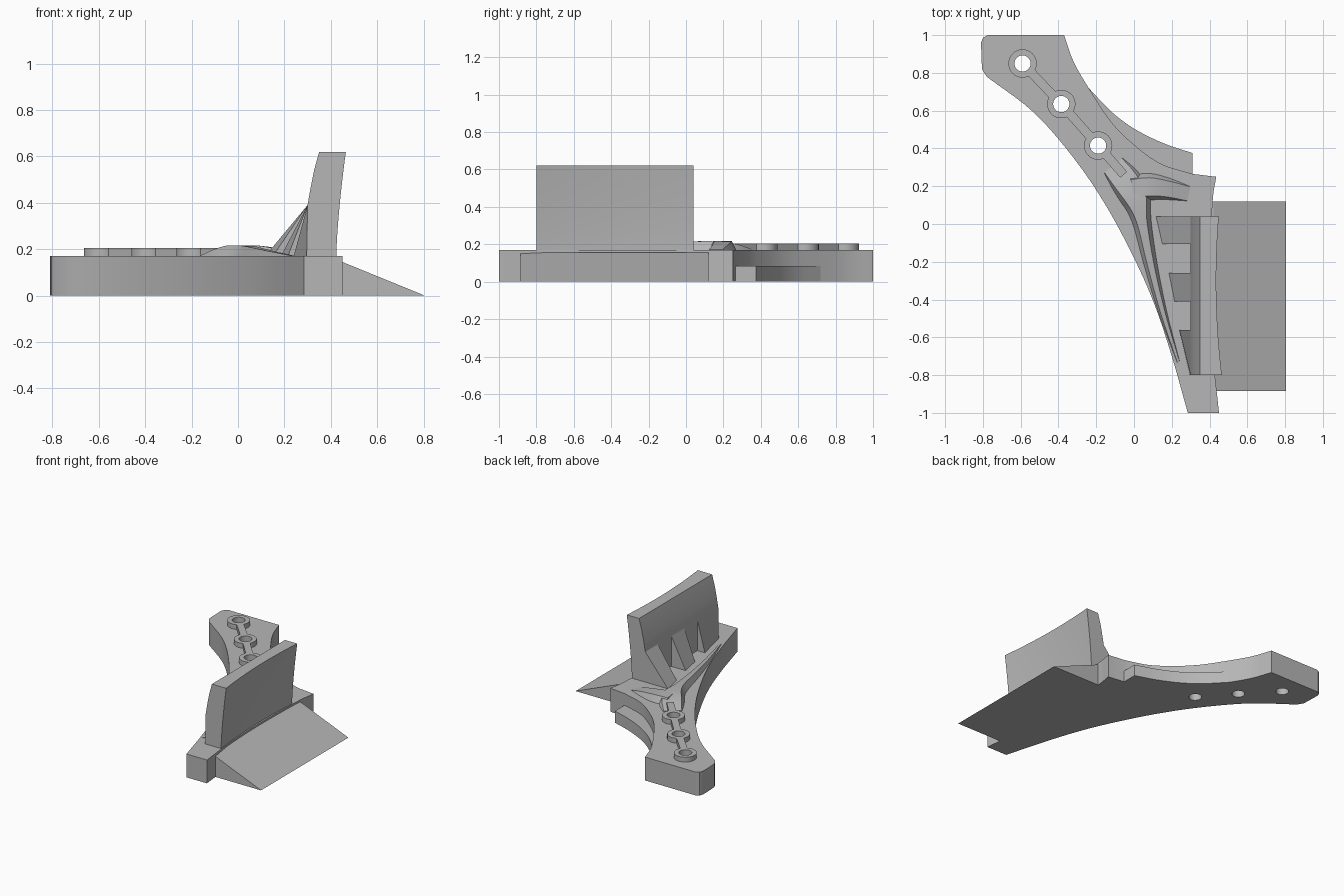
import bpy, bmesh, math
from mathutils import Vector

cube = bpy.data.objects.get("Cube")
if cube:
    bpy.data.objects.remove(cube, do_unlink=True)

grey = bpy.data.materials.new("plain grey")
grey.use_nodes = True
COLOUR = (0.47, 0.47, 0.47, 1)
grey.diffuse_color = COLOUR
grey.node_tree.nodes["Principled BSDF"].inputs["Base Color"].default_value = COLOUR

TOP = 0.17     # deck height
SINK = 0.15    # added parts start slightly inside the deck


def loft(name, sections, ring=False):
    """Skin closed sections of equal length; cap the ends, or join them as a ring."""
    bm = bmesh.new()
    rows = [[bm.verts.new(p) for p in s] for s in sections]
    pairs = list(zip(rows, rows[1:]))
    if ring:
        pairs.append((rows[-1], rows[0]))
    else:
        bm.faces.new(rows[0])
        bm.faces.new(rows[-1])
    for a, b in pairs:
        for i in range(len(a)):
            j = (i + 1) % len(a)
            bm.faces.new((a[i], a[j], b[j], b[i]))
    bmesh.ops.recalc_face_normals(bm, faces=bm.faces)
    mesh = bpy.data.meshes.new(name)
    bm.to_mesh(mesh)
    bm.free()
    mesh.materials.append(grey)
    obj = bpy.data.objects.new(name, mesh)
    bpy.context.collection.objects.link(obj)
    return obj


def smooth(obj, angle=25):
    bpy.ops.object.select_all(action="DESELECT")
    obj.select_set(True)
    bpy.context.view_layer.objects.active = obj
    bpy.ops.object.shade_smooth_by_angle(angle=math.radians(angle))


def spline(points, steps=5):
    """Smooth curve through the points."""
    p = [Vector(q) for q in points]
    p = [2 * p[0] - p[1]] + p + [2 * p[-1] - p[-2]]
    out = []
    for a, b, c, d in zip(p, p[1:], p[2:], p[3:]):
        for k in range(steps):
            t = k / steps
            out.append(0.5 * (2 * b + (c - a) * t + (2 * a - 5 * b + 4 * c - d) * t ** 2
                              + (3 * b - a - 3 * c + d) * t ** 3))
    return out + [p[-2]]


def prism(name, outline, z0, z1):
    return loft(name, [[(x, y, z) for x, y in outline] for z in (z0, z1)])


def circle(c, r, z, n=32):
    return [(c[0] + r * math.cos(math.tau * i / n), c[1] + r * math.sin(math.tau * i / n), z)
            for i in range(n)]


# Curved base plate
inner = spline([(-0.37, 1), (-0.32, 0.86), (-0.24, 0.72), (-0.12, 0.54), (0, 0.42),
                (0.14, 0.32), (0.31, 0.265)])
back = spline([(0.435, 0.25), (0.415, 0.1), (0.405, -0.3), (0.415, -0.65), (0.45, -1)])
outer = spline([(0.285, -1), (0.2, -0.7), (0.11, -0.43), (0, -0.18), (-0.15, 0.1),
                (-0.32, 0.35), (-0.53, 0.59), (-0.78, 0.78)])
corner = [(-0.805, 0.82), (-0.81, 0.96), (-0.8, 0.985), (-0.775, 1)]
plate = prism("base_plate", inner + back + outer + corner, 0, TOP)

# Screw holes through the plate
holes = [Vector(h) for h in ((-0.59, 0.85), (-0.385, 0.635), (-0.19, 0.415))]
for h in holes:
    cutter = loft("hole_cutter", [circle(h, 0.043, z) for z in (-0.1, 0.3)])
    cutter.hide_render = True
    mod = plate.modifiers.new("hole", "BOOLEAN")
    mod.operation, mod.solver, mod.object = "DIFFERENCE", "EXACT", cutter
    bpy.context.view_layer.objects.active = plate
    bpy.ops.object.modifier_apply(modifier=mod.name)
    bpy.data.objects.remove(cutter, do_unlink=True)
smooth(plate)

# Low ledge along the inner curve
ledge_edge = spline([(-0.24, 0.72), (-0.12, 0.595), (0, 0.505), (0.15, 0.43), (0.31, 0.375)])
ledge = prism("lower_ledge", ledge_edge + [(0.31, 0.255), (0.1, 0.3), (-0.05, 0.42), (-0.2, 0.62)],
              0, 0.085)
smooth(ledge)

# Raised rings around the holes and the bars joining them
RAIL = 0.205
for i, h in enumerate(holes):
    ring = loft(f"hole_ring_{i + 1}", [circle(h, 0.075, SINK), circle(h, 0.075, RAIL),
                                       circle(h, 0.043, RAIL), circle(h, 0.043, SINK)], ring=True)
    smooth(ring)
stops = holes + [Vector((-0.01, 0.21))]
for i, (a, b) in enumerate(zip(stops, stops[1:])):
    d = (b - a).normalized()
    side = Vector((-d.y, d.x)) * 0.024
    a, b = a + d * 0.068, b - d * 0.068
    prism(f"rail_bar_{i + 1}", [a + side, b + side, b - side, a - side], SINK, RAIL)


# Branching ridge that fades into the deck: x, y, half width, height
def ridge(name, path):
    pts = spline(path, 4)
    sections = []
    for i, p in enumerate(pts):
        d = pts[min(i + 1, len(pts) - 1)].xy - pts[max(i - 1, 0)].xy
        side = Vector((-d.y, d.x)).normalized()
        rise = max(p[3], 0.001)
        prof = [(-1, 0.5, SINK), (-1, 0.5, TOP), (-1, 0, TOP + rise),
                (1, 0, TOP + rise), (1, 0.5, TOP), (1, 0.5, SINK)]
        sections.append([(*(p.xy + side * s * (p[2] + k * rise)), z) for s, k, z in prof])
    smooth(loft(name, sections))


ridge("main_ridge", [Vector(q) for q in (
    (-0.11, 0.31, 0.06, 0.005), (-0.05, 0.235, 0.065, 0.03), (0.005, 0.15, 0.06, 0.045),
    (0.04, 0.02, 0.028, 0.045), (0.085, -0.2, 0.018, 0.035), (0.15, -0.46, 0.012, 0.02),
    (0.235, -0.73, 0.006, 0.002))])
ridge("side_ridge", [Vector(q) for q in (
    (-0.01, 0.185, 0.05, 0.044), (0.08, 0.197, 0.048, 0.046), (0.18, 0.185, 0.042, 0.03),
    (0.29, 0.16, 0.038, 0.002))])

# Upright wall with a hollowed back face
HIGH = 0.62


def wall_section(y):
    front = [(0.3, SINK), (0.3, 0.39), (0.312, 0.46), (0.328, 0.54), (0.35, HIGH)]
    bow = 0.435 + 0.03 * ((y + 0.3) / 0.5) ** 2
    rear = []
    for k in range(9):
        t = k / 8
        rear.append((bow - 0.042 * (1 - (1 - t) ** 1.5), HIGH + (SINK - HIGH) * t))
    return [(x, y, z) for x, z in front + rear]


Y0, Y1 = -0.8, 0.04
smooth(loft("upright_wall", [wall_section(Y0 + (Y1 - Y0) * i / 16) for i in range(17)]))

# Sloping gussets in front of the wall: y range and foot position at each end
for i, (ya, xa, yb, xb) in enumerate(((0.04, 0.117, -0.105, 0.15), (-0.26, 0.185, -0.41, 0.215),
                                      (-0.56, 0.24, -0.8, 0.296))):
    loft(f"gusset_{i + 1}", [[(0.31, y, SINK), (x, y, SINK), (x, y, TOP), (0.3, y, 0.39),
                              (0.31, y, 0.39)] for y, x in ((ya, xa), (yb, xb))])

# Ramp behind the wall
loft("rear_ramp", [[(0.39, y, 0), (0.805, y, 0), (0.42, y, 0.157), (0.39, y, 0.157)]
                   for y in (-0.885, 0.12)])
